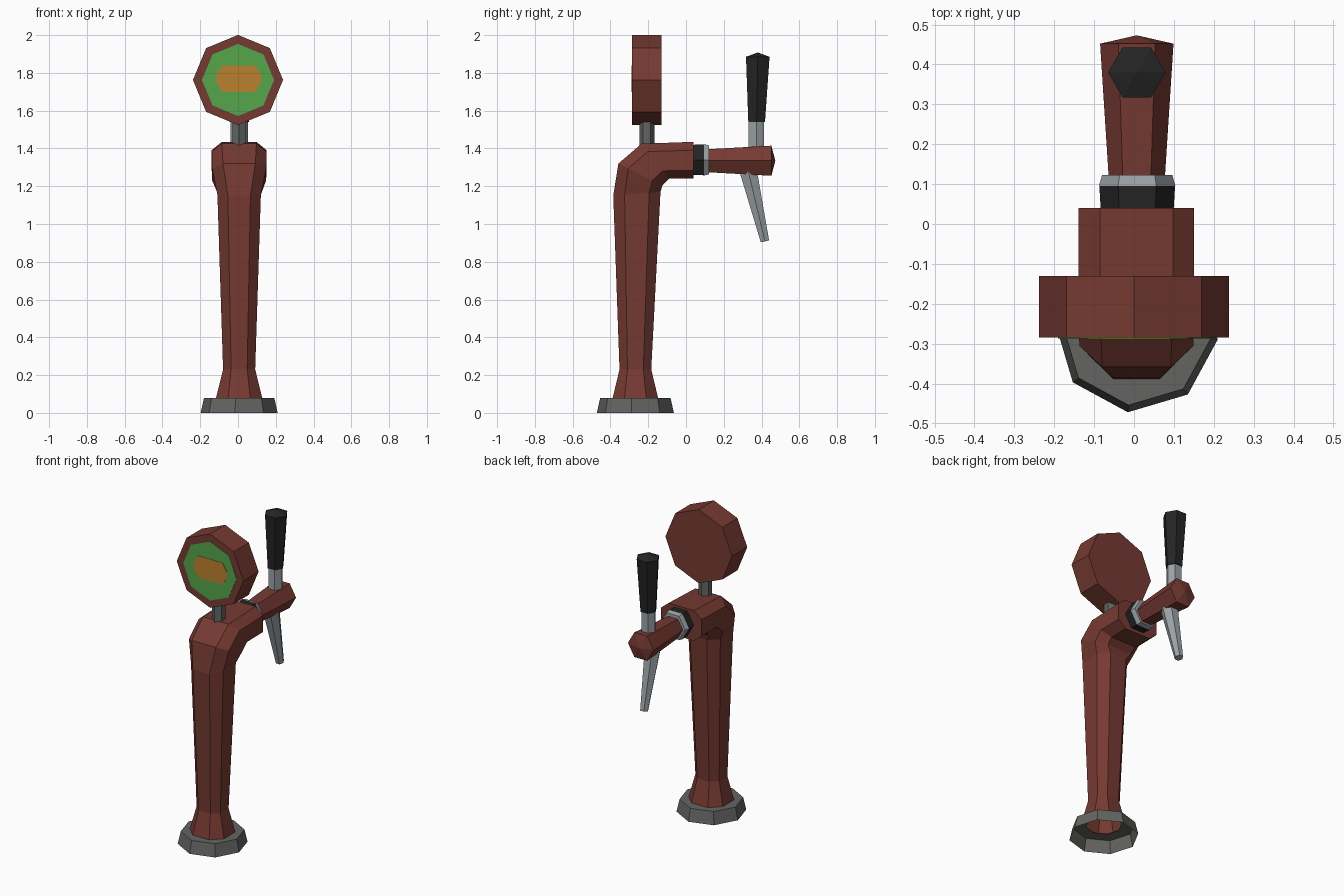
import bpy, bmesh, math
from mathutils import Vector

if "Cube" in bpy.data.objects:
    bpy.data.objects.remove(bpy.data.objects["Cube"])


def material(name, rgb):
    m = bpy.data.materials.new(name)
    m.diffuse_color = (*rgb, 1)
    m.use_nodes = True
    m.node_tree.nodes["Principled BSDF"].inputs["Base Color"].default_value = m.diffuse_color
    return m


RED = material("dark red", (0.18, 0.042, 0.031))
GREEN = material("green", (0.09, 0.38, 0.07))
ORANGE = material("orange", (0.50, 0.22, 0.028))
GREY = material("dark grey", (0.125, 0.13, 0.12))
BLACK = material("black", (0.018, 0.018, 0.018))
SILVER = material("silver", (0.33, 0.36, 0.38))

X, Y, Z = Vector((1, 0, 0)), Vector((0, 1, 0)), Vector((0, 0, 1))


def ring(center, u, v, r, n, phase=0.0):
    """Regular n-gon in the plane of u and v; phase in degrees."""
    out = []
    for i in range(n):
        a = math.radians(phase) + math.tau * i / n
        out.append(Vector(center) + u * (r * math.cos(a)) + v * (r * math.sin(a)))
    return out


def chamfered(center, u, v, ku, kv):
    """Rectangle with half axes u, v and cut corners (ku, kv = flat share)."""
    pts = [(1, -kv), (1, kv), (ku, 1), (-ku, 1), (-1, kv), (-1, -kv), (-ku, -1), (ku, -1)]
    return [Vector(center) + u * a + v * b for a, b in pts]


def loft(name, rings, mat, start=True, end=True, apex=None):
    """Skin the rings; cap the ends, or close the last one to an apex point."""
    bm = bmesh.new()
    loops = [[bm.verts.new(p) for p in r] for r in rings]
    n = len(loops[0])
    for a, b in zip(loops, loops[1:]):
        for i in range(n):
            j = (i + 1) % n
            bm.faces.new((a[i], a[j], b[j], b[i]))
    if start:
        bm.faces.new(loops[0][::-1])
    if apex is not None:
        tip = bm.verts.new(apex)
        for i in range(n):
            bm.faces.new((loops[-1][i], loops[-1][(i + 1) % n], tip))
    elif end:
        bm.faces.new(loops[-1])
    bmesh.ops.recalc_face_normals(bm, faces=bm.faces)
    me = bpy.data.meshes.new(name)
    bm.to_mesh(me)
    bm.free()
    me.materials.append(mat)
    ob = bpy.data.objects.new(name, me)
    bpy.context.collection.objects.link(ob)
    return ob


CX = 0.006

# base flange, hollow underneath
loft("base_flange", [ring((CX, -0.268, z), X, Y, r, 8, -6)
                     for r, z in ((0.205, 0), (0.187, 0.08), (0.105, 0.08))],
     GREY, start=False, end=False)

# column bending into the arm: front y, z, back y, z, half width, flat shares
sections = [
    (-0.388, 0.08, -0.148, 0.08, 0.122, 0.48, 0.48),
    (-0.352, 0.23, -0.184, 0.23, 0.085, 0.50, 0.50),
    (-0.385, 1.15, -0.135, 1.17, 0.115, 0.52, 0.52),
    (-0.358, 1.32, -0.125, 1.205, 0.143, 0.60, 0.55),
    (-0.235, 1.425, -0.09, 1.24, 0.145, 0.63, 0.55),
    (0.04, 1.435, 0.04, 1.24, 0.145, 0.63, 0.55),
]
rings = []
for fy, fz, by, bz, hw, ku, kv in sections:
    f, b = Vector((CX, fy, fz)), Vector((CX, by, bz))
    rings.append(chamfered((f + b) / 2, X * hw, (b - f) / 2, ku, kv))
loft("column", rings, RED, start=False)

# post and round sign with painted front
loft("sign_post", [ring((CX, -0.207, z), X, Y, 0.04, 6, 30) for z in (1.40, 1.56)], GREY)


def sign_disc(name, r, y0, y1, mat):
    loft(name, [ring((0, y, 1.7625), X, Z, r, 8, 90) for y in (y0, y1)], mat)


sign_disc("sign_body", 0.2385, -0.285, -0.13, RED)
sign_disc("sign_green_panel", 0.191, -0.287, -0.283, GREEN)
loft("sign_orange_patch", [chamfered((0.004, y, 1.77), X * 0.12, Z * 0.07, 0.72, 0.25)
                           for y in (-0.289, -0.284)], ORANGE)

# collar between the arm and the tap body
loft("collar", [ring((0.008, y, 1.34), X, Z, r, 6) for y, r in ((0.03, 0.091), (0.097, 0.095))], BLACK)
loft("collar_ring", [ring((0.008, y, 1.34), X, Z, r, 6) for y, r in ((0.095, 0.096), (0.123, 0.088))], SILVER)

# tap body with a shallow pointed end
loft("tap_body", [ring((0.007, y, 1.335), X, Z, r, 6) for y, r in ((0.11, 0.070), (0.452, 0.092))],
     RED, apex=(0.007, 0.473, 1.335))

# handle stem and grip
loft("handle_stem", [ring((0.007, 0.372, z), X, Y, 0.046, 6) for z in (1.36, 1.55)], SILVER)
loft("handle_grip", [ring((0.007, y, z), X, Y, r, 6) for y, z, r in ((0.374, 1.54, 0.051), (0.38, 1.885, 0.072))],
     BLACK, apex=(0.007, 0.38, 1.908))

# slanted spout
axis = Vector((0, 0.09, -0.40)).normalized()
side = axis.cross(X)
loft("spout", [ring((0.007, y, z), X, side, r, 6) for y, z, r in ((0.325, 1.30, 0.054), (0.418, 0.908, 0.026))], SILVER)
